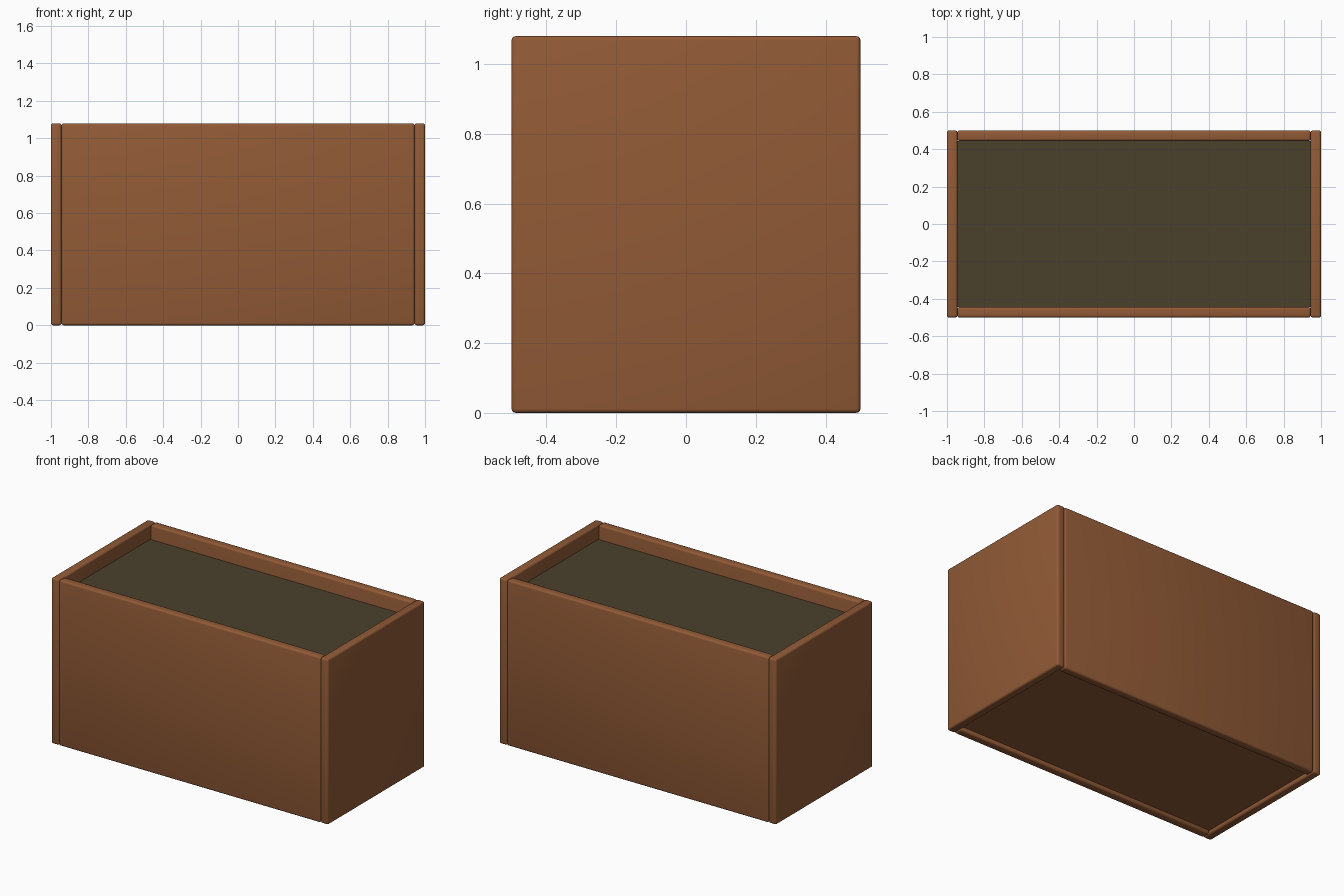
import bpy

if "Cube" in bpy.data.objects:
    bpy.data.objects.remove(bpy.data.objects["Cube"])

T = 0.056          # wall thickness
H = 1.08           # overall height


def material(name, rgb):
    m = bpy.data.materials.new(name)
    m.diffuse_color = (*rgb, 1.0)
    m.use_nodes = True
    m.node_tree.nodes["Principled BSDF"].inputs["Base Color"].default_value = m.diffuse_color
    return m


wood = material("warm_brown_wood", (0.285, 0.103, 0.037))
soil = material("dark_soil", (0.069, 0.052, 0.025))


def box(name, lo, hi, mat, bevel=0.0):
    centre = [(a + b) / 2 for a, b in zip(lo, hi)]
    bpy.ops.mesh.primitive_cube_add(size=1, location=centre)
    ob = bpy.context.object
    ob.name = name
    ob.scale = [b - a for a, b in zip(lo, hi)]
    bpy.ops.object.transform_apply(location=False, rotation=False, scale=True)
    ob.data.materials.append(mat)
    if bevel:
        mod = ob.modifiers.new("rounded_edges", "BEVEL")
        mod.width = bevel
        mod.segments = 3
        bpy.ops.object.modifier_apply(modifier=mod.name)
        bpy.ops.object.shade_smooth_by_angle()
    return ob


ix, iy = 1 - T, 0.5 - T

# End panels run the full depth
box("left_panel", (-1, -0.5, 0), (-ix, 0.5, H), wood, 0.012)
box("right_panel", (ix, -0.5, 0), (1, 0.5, H), wood, 0.012)

# Long panels fit between the ends
box("front_panel", (-ix, -0.5, 0), (ix, -iy, H), wood, 0.012)
box("back_panel", (-ix, iy, 0), (ix, 0.5, H), wood, 0.012)

# Recessed floor and the soil fill resting on it
box("floor_panel", (-ix, -iy, 0.025), (ix, iy, 0.08), wood)
box("soil_fill", (-ix, -iy, 0.08), (ix, iy, 0.985), soil)
